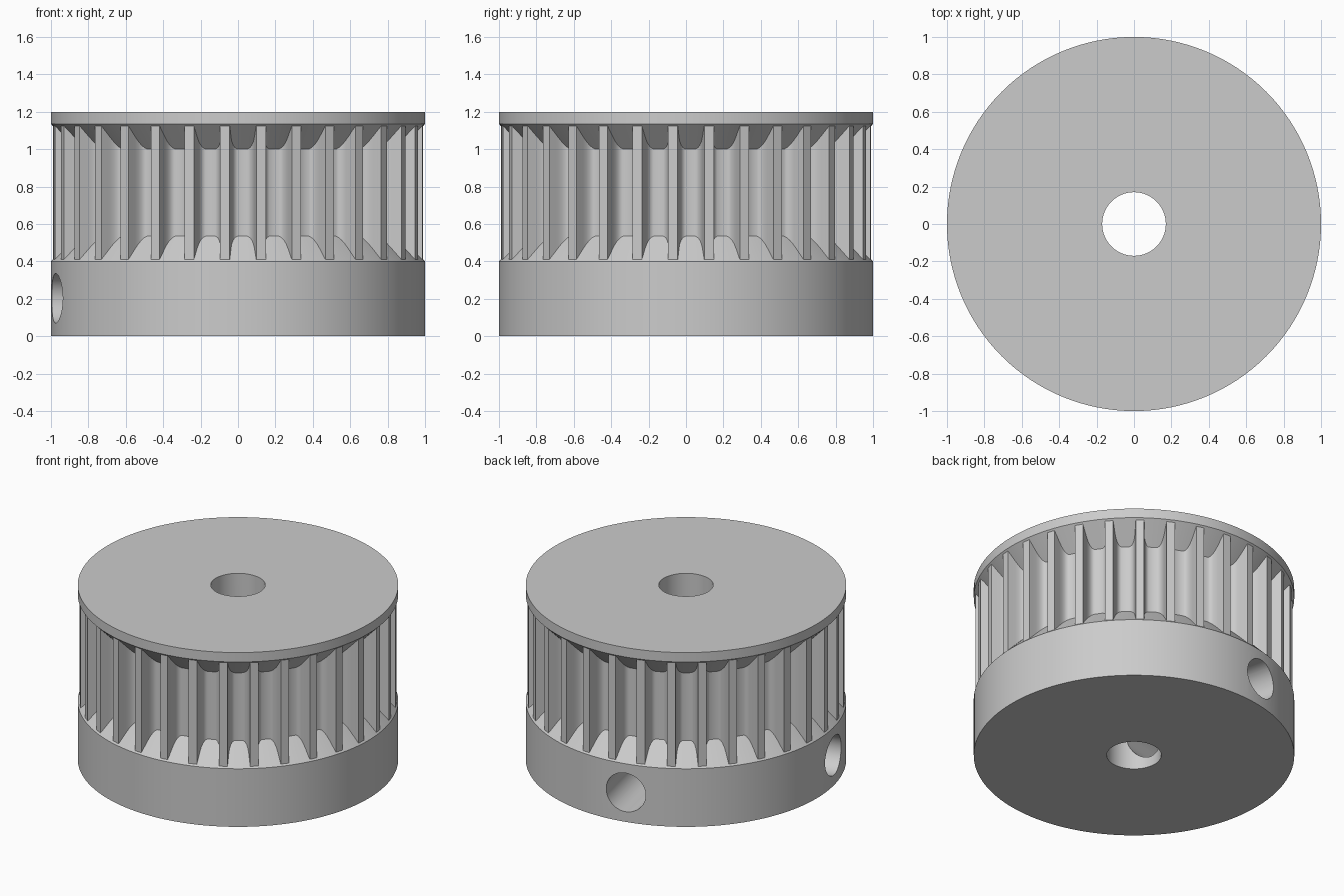
import bpy, bmesh
from math import sin, cos, pi, radians
from mathutils import Matrix

if "Cube" in bpy.data.objects:
    bpy.data.objects.remove(bpy.data.objects["Cube"], do_unlink=True)

grey = bpy.data.materials.new("plain grey")
grey.use_nodes = True
colour = (0.6, 0.6, 0.6, 1)
grey.diffuse_color = colour
grey.node_tree.nodes["Principled BSDF"].inputs["Base Color"].default_value = colour

TEETH = 32
TURN = radians(12.8)           # rotation of the whole part about its axis
RIM, TIP, FLOOR = 1.0, 0.99, 0.87
BORE = 0.17


def make_object(name, bm):
    bmesh.ops.recalc_face_normals(bm, faces=bm.faces)
    mesh = bpy.data.meshes.new(name)
    bm.to_mesh(mesh)
    bm.free()
    mesh.materials.append(grey)
    obj = bpy.data.objects.new(name, mesh)
    bpy.context.collection.objects.link(obj)
    return obj


def select_only(obj):
    bpy.ops.object.select_all(action='DESELECT')
    obj.select_set(True)
    bpy.context.view_layer.objects.active = obj


def ring_solid(name, sections):
    """Closed ring made by joining each (r, z, angle) section to the next."""
    bm = bmesh.new()
    rows = [[bm.verts.new((r * cos(a), r * sin(a), z)) for r, z, a in s]
            for s in sections]
    for i, row in enumerate(rows):
        nxt = rows[(i + 1) % len(rows)]
        for j in range(len(row)):
            k = (j + 1) % len(row)
            bm.faces.new((row[j], nxt[j], nxt[k], row[k]))
    return make_object(name, bm)


# Hub, core and both conical flanges in one turned profile
profile = [(BORE, 0), (RIM, 0), (RIM, 0.40), (0.86, 0.545),
           (0.86, 0.99), (RIM, 1.135), (RIM, 1.2), (BORE, 1.2)]
SEGMENTS = 128
body = ring_solid("pulley_body", [
    [(r, z, 2 * pi * i / SEGMENTS) for r, z in profile] for i in range(SEGMENTS)])

# Two set screw holes, at right angles, reaching into the bore
for turn in (pi / 2, pi):
    bm = bmesh.new()
    bmesh.ops.create_cone(bm, cap_ends=True, segments=48, radius1=0.133,
                          radius2=0.133, depth=1.2)
    place = (Matrix.Rotation(TURN + turn, 4, 'Z')
             @ Matrix.Translation((0.6, 0, 0.203))
             @ Matrix.Rotation(pi / 2, 4, 'Y'))
    bmesh.ops.transform(bm, matrix=place, verts=bm.verts)
    cutter = make_object("screw_hole_cutter", bm)
    cutter.hide_render = True
    cut = body.modifiers.new("screw_hole", 'BOOLEAN')
    cut.operation = 'DIFFERENCE'
    cut.solver = 'EXACT'
    cut.object = cutter
    select_only(body)
    bpy.ops.object.modifier_apply(modifier=cut.name)
    bpy.data.objects.remove(cutter, do_unlink=True)

# Toothed ring: half of one rounded groove, mirrored and repeated
half = [(0.071, TIP), (0.067, 0.965), (0.063, 0.935), (0.058, 0.91),
        (0.050, 0.89), (0.040, 0.877), (0.027, FLOOR)]
groove = [(-w, r) for w, r in half] + [(w, r) for w, r in reversed(half)]
pitch = 2 * pi / TEETH
sections = []
for t in range(TEETH):
    middle = TURN + t * pitch
    for w, r in groove:
        a = middle + w / r
        sections.append([(r, 0.405, a), (r, 1.13, a), (0.8, 1.13, a), (0.8, 0.405, a)])
teeth = ring_solid("toothed_ring", sections)

for obj in (body, teeth):
    select_only(obj)
    bpy.ops.object.shade_smooth_by_angle(angle=radians(28))
